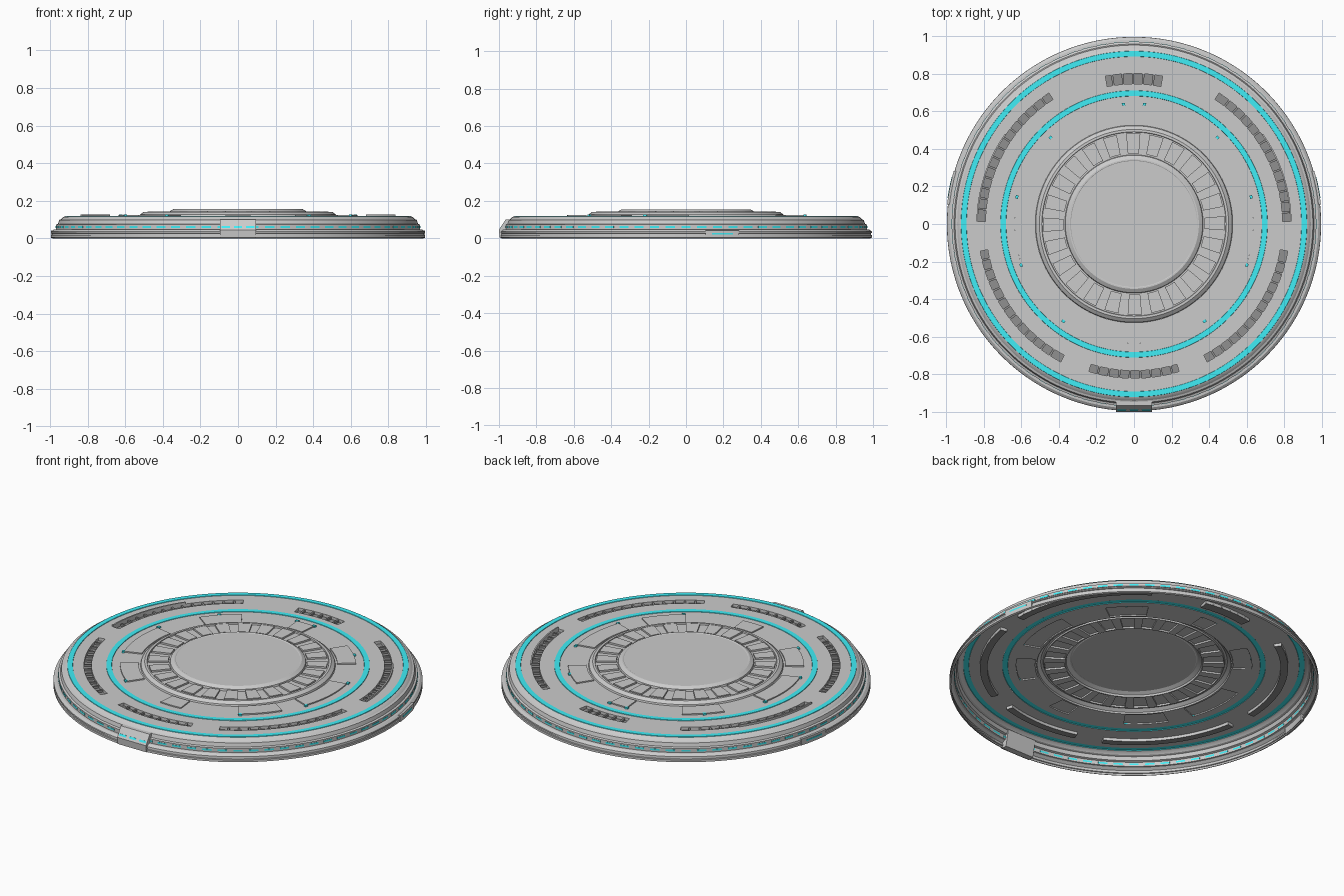
import bpy
from math import sin, cos, radians, pi

if "Cube" in bpy.data.objects:
    bpy.data.objects.remove(bpy.data.objects["Cube"])

TOP = 0.117


def material(name, rgb):
    m = bpy.data.materials.new(name)
    m.diffuse_color = (*rgb, 1)
    m.use_nodes = True
    m.node_tree.nodes["Principled BSDF"].inputs["Base Color"].default_value = m.diffuse_color
    return m


CYAN = material("cyan_glow", (0.05, 0.85, 0.92))
DARK = material("dark_metal", (0.28, 0.28, 0.28))


def make(name, verts, faces, mat=None, smooth=True):
    me = bpy.data.meshes.new(name)
    me.from_pydata(verts, [], faces)
    me.update()
    ob = bpy.data.objects.new(name, me)
    bpy.context.collection.objects.link(ob)
    if mat:
        me.materials.append(mat)
    if smooth:
        bpy.ops.object.select_all(action='DESELECT')
        ob.select_set(True)
        bpy.context.view_layer.objects.active = ob
        bpy.ops.object.shade_smooth_by_angle(angle=radians(25))
    return ob


def pol(r, deg, z):
    return (r * cos(radians(deg)), r * sin(radians(deg)), z)


def lathe(name, profile, mat=None, n=180):
    """Open surface of revolution; profile runs outside to inside."""
    v = [pol(r, j * 360 / n, z) for r, z in profile for j in range(n)]
    f = [(i * n + j, i * n + (j + 1) % n, (i + 1) * n + (j + 1) % n, (i + 1) * n + j)
         for i in range(len(profile) - 1) for j in range(n)]
    if profile[-1][0] < 0.34:
        f.append(tuple((len(profile) - 1) * n + j for j in range(n)))
    return make(name, v, f, mat)


def deck(name, z, r_in, r_out, holes):
    """Flat ring in one degree cells, leaving sector holes open."""
    rs = sorted({r_in, r_out} | {h[0] for h in holes} | {h[1] for h in holes}, reverse=True)
    v = [pol(r, a, z) for r in rs for a in range(360)]
    f = []
    for i in range(len(rs) - 1):
        rm = (rs[i] + rs[i + 1]) / 2
        for a in range(360):
            if any(h[0] < rm < h[1] and (a + 0.5 - h[2]) % 360 < h[3] - h[2] for h in holes):
                continue
            b = (a + 1) % 360
            f.append((i * 360 + a, i * 360 + b, (i + 1) * 360 + b, (i + 1) * 360 + a))
    return make(name, v, f)


def sectors(name, items, z0, z1, mat=None, cap=True, walls=True):
    """Arc shaped blocks (z1 > z0) or troughs (z1 < z0), open on the z0 side."""
    v, f = [], []
    for r0, r1, a0, a1 in items:
        n = max(1, round((a1 - a0) / 2))
        o = len(v)
        for k in range(n + 1):
            a = a0 + (a1 - a0) * k / n
            v += [pol(r1, a, z0), pol(r1, a, z1), pol(r0, a, z1), pol(r0, a, z0)]
        for k in range(n):
            p, q = o + 4 * k, o + 4 * k + 4
            if cap:
                f.append((p + 1, q + 1, q + 2, p + 2))
            if walls:
                f += [(p, q, q + 1, p + 1), (p + 2, q + 2, q + 3, p + 3)]
        if walls:
            e = o + 4 * n
            f += [(o, o + 1, o + 2, o + 3), (e + 3, e + 2, e + 1, e)]
    return make(name, v, f, mat)


def mirrored(items):
    return items + [(r0, r1, 180 - a1, 180 - a0) for r0, r1, a0, a1 in items]


def prism(name, pts, x0, x1, mat=None):
    """Extrude a (y, z) outline along x."""
    n = len(pts)
    v = [(x, y, z) for x in (x0, x1) for y, z in pts]
    f = [tuple(range(n)), tuple(range(2 * n - 1, n - 1, -1))]
    f += [(i, i + n, (i + 1) % n + n, (i + 1) % n) for i in range(n)]
    return make(name, v, f, mat, smooth=False)


# Stepped outer rim, open underneath
lathe("outer_rim", [(0.985, 0), (0.995, 0.004), (0.995, 0.017), (0.99, 0.019), (0.99, 0.027),
                    (0.995, 0.029), (0.994, 0.036), (0.98, 0.047), (0.968, 0.048),
                    (0.968, 0.073), (0.957, 0.077), (0.951, 0.098), (0.94, 0.102),
                    (0.928, 0.114), (0.92, TOP)])

# Glowing rings set in the deck
for nm, ro, ri in (("outer_glow_ring", 0.92, 0.89), ("inner_glow_ring", 0.71, 0.68)):
    lathe(nm, [(ro, TOP), (ro - 0.001, TOP + 0.003), (ri + 0.001, TOP + 0.003), (ri, TOP)], CYAN)

# Outer deck with dark recessed slots
slots = mirrored([(0.79, 0.83, 1, 57), (0.79, 0.83, -62, -10)])
slots += [(0.78, 0.82, -107, -73), (0.745, 0.80, 79, 101)]
deck("outer_deck", TOP, 0.71, 0.89, slots)
sectors("slot_walls", slots, TOP, 0.1, cap=False)
sectors("slot_floors", slots, TOP, 0.1, DARK, walls=False)
fins = [(r0, r1, a, a + 0.8) for r0, r1, a0, a1 in slots for a in range(a0 + 3, a1 - 1, 4)]
sectors("slot_fins", fins, 0.1, 0.112, DARK)
sectors("slot_guards", mirrored([(0.83, 0.838, 1, 35)]), TOP, 0.128)

# Inner deck with raised panels and indicator lights
panels = mirrored([(0.535, 0.635, -55, -33), (0.535, 0.635, -20, 12), (0.535, 0.635, 36, 57)])
panels += [(0.535, 0.635, 85, 95), (0.535, 0.635, -96, -84)]
deck("inner_deck", TOP, 0.525, 0.68, panels)
sectors("deck_panels", panels, TOP, 0.124)
sectors("indicator_lights",
        mirrored([(0.632, 0.646, a - 0.8, a + 0.8) for a in (85, 46, 13, -20, -54)]),
        TOP, 0.126, CYAN)

# Central platform: sloped ring, spoked tray, raised pad
lathe("platform_ring", [(0.525, TOP), (0.522, 0.126), (0.503, 0.14), (0.49, 0.14), (0.488, 0.132)])
wedges = [(0.375, 0.482, a, a + 9) for a in range(-4, 356, 15)]
deck("spoke_tray", 0.132, 0.368, 0.488, wedges)
sectors("spoke_wedges", wedges, 0.132, 0.142)
lathe("centre_pad", [(0.368, 0.132), (0.365, 0.143), (0.345, 0.155), (0.338, 0.155),
                     (0.335, 0.153)])

# Dashed light band around the rim
sectors("rim_dashes", [(0.966, 0.9695, a - 1.5, a + 1.5) for a in range(0, 360, 5)],
        0.055, 0.065, CYAN)

# Front latch with its own dashes
prism("front_latch", [(-0.96, 0.005), (-0.997, 0.005), (-1.0, 0.045), (-0.965, 0.1), (-0.94, 0.1)],
      -0.095, 0.095)
for i, x in enumerate((-0.065, 0, 0.065)):
    prism(f"latch_dash_{i}", [(-0.98, 0.055), (-0.994, 0.055), (-0.988, 0.065), (-0.98, 0.065)],
          x - 0.022, x + 0.022, CYAN)

# Side latches
sectors("side_latches", mirrored([(0.98, 0.999, 6, 16.5)]), 0.004, 0.042)
sectors("side_latch_lights", mirrored([(0.99, 1.001, 8, 14.5)]), 0.02, 0.028, CYAN)
